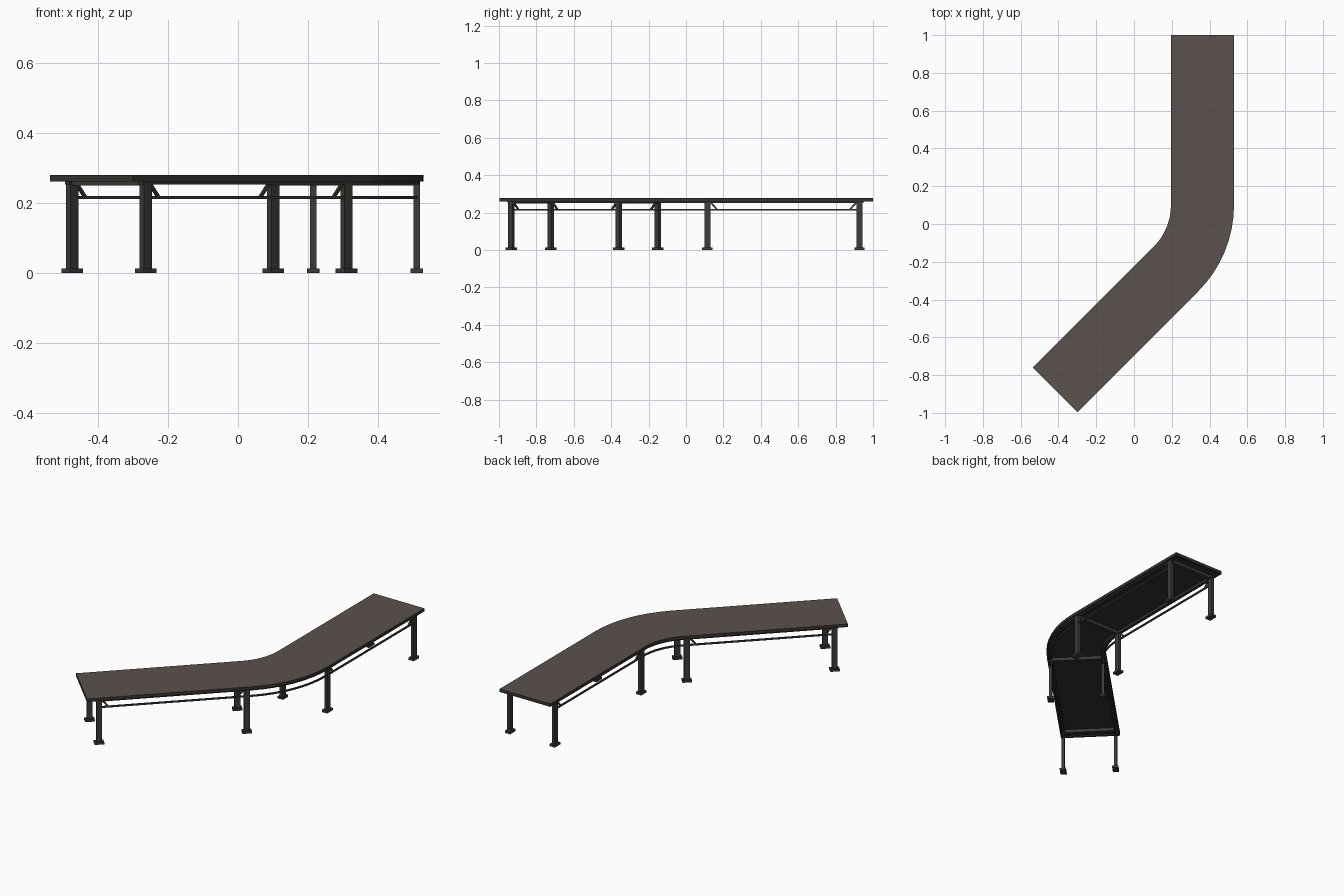
import bpy, bmesh, math
from mathutils import Vector

if "Cube" in bpy.data.objects:
    bpy.data.objects.remove(bpy.data.objects["Cube"])

# Centre line: straight run, 45 degree bend, straight run
C = Vector((-0.115, 0.10))
R = 0.4775
L1, ARC, L2 = 0.90, 0.4775 * math.pi / 4, 0.906
TOTAL = L1 + ARC + L2
ARC_STEPS = 8
HALF, LEG_D = 0.167, 0.148


def mat(name, r, g, b):
    m = bpy.data.materials.new(name)
    m.diffuse_color = (r, g, b, 1)
    m.use_nodes = True
    m.node_tree.nodes["Principled BSDF"].inputs["Base Color"].default_value = m.diffuse_color
    return m


TOP = mat("brown belt", 0.105, 0.083, 0.075)
DARK = mat("dark brown frame", 0.040, 0.034, 0.031)
STEEL = mat("dark steel", 0.045, 0.045, 0.038)


def pos(s, d, z):
    """Point at distance s along the path, d outwards, height z."""
    th = min(max((s - L1) / R, 0), math.pi / 4)
    n = Vector((math.cos(th), -math.sin(th)))
    t = Vector((-math.sin(th), -math.cos(th)))
    extra = s - L1 if s < L1 else max(s - L1 - ARC, 0)
    p = C + n * (R + d) + t * extra
    return Vector((p.x, p.y, z))


def finish(name, bm, mats):
    bmesh.ops.recalc_face_normals(bm, faces=bm.faces[:])
    me = bpy.data.meshes.new(name)
    bm.to_mesh(me)
    bm.free()
    for m in mats:
        me.materials.append(m)
    ob = bpy.data.objects.new(name, me)
    bpy.context.collection.objects.link(ob)
    return ob


def sweep(name, s0, s1, section, mats):
    """Run a closed (d, z) section along the path."""
    stops = [s0] + [L1 + ARC * i / ARC_STEPS for i in range(ARC_STEPS + 1)] + [s1]
    stops = sorted({s for s in stops if s0 <= s <= s1})
    bm = bmesh.new()
    rings = [[bm.verts.new(pos(s, d, z)) for d, z in section] for s in stops]
    n = len(section)
    for a, b in zip(rings, rings[1:]):
        for i in range(n):
            j = (i + 1) % n
            bm.faces.new((a[i], a[j], b[j], b[i]))
    bm.faces.new(rings[0])
    bm.faces.new(rings[-1][::-1])
    bm.normal_update()
    ob = finish(name, bm, mats)
    if len(mats) > 1:
        for p in ob.data.polygons:
            p.material_index = 0 if p.normal.z > 0.5 else 1
    return ob


def rect(d, w, z0, z1):
    return [(d - w / 2, z0), (d + w / 2, z0), (d + w / 2, z1), (d - w / 2, z1)]


def block(name, s, ls, d, ld, z0, z1, m, shift=0):
    """Box aligned to the path; shift slides its top along the path."""
    bm = bmesh.new()
    rows = []
    for z, k in ((z0, 0), (z1, shift)):
        rows.append([bm.verts.new(pos(s + k + a * ls / 2, d + b * ld / 2, z))
                     for a, b in ((-1, -1), (1, -1), (1, 1), (-1, 1))])
    lo, hi = rows
    bm.faces.new(lo)
    bm.faces.new(hi)
    for i in range(4):
        j = (i + 1) % 4
        bm.faces.new((lo[i], lo[j], hi[j], hi[i]))
    return finish(name, bm, [m])


# Deck with downturned rim
sweep("deck", 0, TOTAL, rect(0, 2 * HALF, 0.268, 0.279), [TOP, DARK])
for side, tag in ((-1, "inner"), (1, "outer")):
    sweep("deck_rim_" + tag, 0, TOTAL, rect(side * (HALF - 0.006), 0.012, 0.261, 0.269), [DARK])
for s, tag in ((0.006, "back"), (TOTAL - 0.006, "front")):
    block("deck_end_" + tag, s, 0.012, 0, 2 * HALF, 0.261, 0.269, DARK)

# Leg pairs: position along path, brace direction towards mid span
stations = [(0.072, 1), (L1 - 0.015, -1), (L1 + ARC + 0.025, 1), (TOTAL - 0.070, -1)]
for side, tag in ((-1, "inner"), (1, "outer")):
    d = side * LEG_D
    a, b = stations[0][0], stations[-1][0]
    sweep("side_beam_" + tag, a - 0.02, b + 0.02, rect(d, 0.018, 0.252, 0.269), [DARK])
    sweep("lower_rail_" + tag, a, b, rect(d, 0.008, 0.211, 0.220), [STEEL])
    for i, (s, k) in enumerate(stations):
        block(f"leg_{tag}_{i}", s, 0.032, d, 0.018, 0, 0.262, STEEL)
        block(f"foot_{tag}_{i}", s, 0.052, d, 0.035, 0, 0.013, STEEL)
        # Corner brace from leg top down to the rail
        block(f"brace_{tag}_{i}", s + k * 0.054, 0.012, d, 0.008, 0.214, 0.254, STEEL, -k * 0.036)

# Cross beams joining each leg pair under the deck
for i, (s, k) in enumerate(stations):
    block(f"cross_beam_{i}", s, 0.022, 0, 2 * LEG_D, 0.250, 0.268, STEEL)
